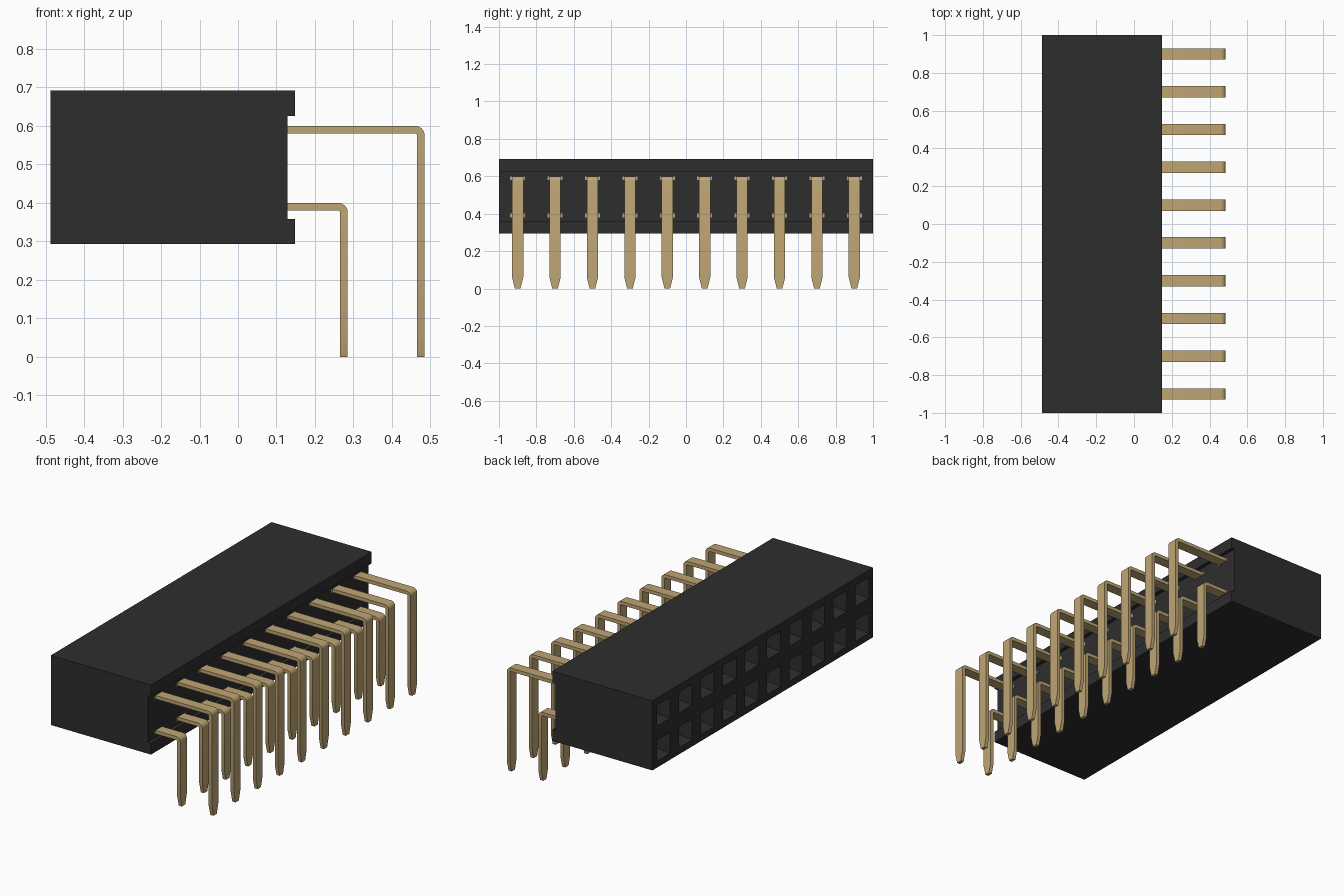
import bpy, bmesh, math
from mathutils import Vector

cube = bpy.data.objects.get("Cube")
if cube:
    bpy.data.objects.remove(cube)

PITCH, COLUMNS = 0.2, 10
ROWS = {"lower": (0.39, 0.275), "upper": (0.59, 0.475)}   # height, leg position
FRONT, BACK, RECESS = -0.487, 0.148, 0.128
BOTTOM, TOP = 0.293, 0.692
column_ys = [(i - (COLUMNS - 1) / 2) * PITCH for i in range(COLUMNS)]


def material(name, rgb, roughness):
    mat = bpy.data.materials.new(name)
    mat.use_nodes = True
    color = (*rgb, 1)
    mat.diffuse_color = color
    bsdf = mat.node_tree.nodes["Principled BSDF"]
    bsdf.inputs["Base Color"].default_value = color
    bsdf.inputs["Roughness"].default_value = roughness
    return mat


def to_mesh(bm, name, mat):
    bmesh.ops.recalc_face_normals(bm, faces=bm.faces)
    mesh = bpy.data.meshes.new(name)
    bm.to_mesh(mesh)
    bm.free()
    mesh.materials.append(mat)
    return mesh


def add_object(name, mesh, location=(0, 0, 0)):
    obj = bpy.data.objects.new(name, mesh)
    obj.location = location
    bpy.context.collection.objects.link(obj)
    return obj


black = material("black plastic", (0.027, 0.027, 0.027), 0.6)
gold = material("gold metal", (0.52, 0.38, 0.175), 0.5)


def housing_mesh():
    # C-shaped side profile, extruded along the row of pins
    profile = [(FRONT, BOTTOM), (BACK, BOTTOM), (BACK, 0.358), (RECESS, 0.358),
               (RECESS, 0.626), (BACK, 0.626), (BACK, TOP), (FRONT, TOP)]
    bm = bmesh.new()
    side = bm.faces.new([bm.verts.new((x, -1, z)) for x, z in profile])
    ext = bmesh.ops.extrude_face_region(bm, geom=[side])["geom"]
    bmesh.ops.translate(bm, vec=(0, 2, 0),
                        verts=[v for v in ext if isinstance(v, bmesh.types.BMVert)])
    bmesh.ops.recalc_face_normals(bm, faces=bm.faces)

    # Cut the mating face into a grid around the sockets
    def mating_faces():
        return [f for f in bm.faces if f.calc_center_median().x < FRONT + 0.001]

    half = 0.06
    cuts = [((0, y + s * half, 0), (0, 1, 0)) for y in column_ys for s in (-1, 1)]
    cuts += [((0, 0, z + s * half), (0, 0, 1)) for z, _ in ROWS.values() for s in (-1, 1)]
    for co, no in cuts:
        faces = mating_faces()
        geom = set(faces)
        for f in faces:
            geom.update(f.edges)
            geom.update(f.verts)
        bmesh.ops.bisect_plane(bm, geom=list(geom), plane_co=co, plane_no=no, dist=1e-5)

    # Sink each socket: tapered lead-in, then a straight bore
    def is_socket(face):
        c = face.calc_center_median()
        return (min(abs(c.y - y) for y in column_ys) < 0.01
                and min(abs(c.z - z) for z, _ in ROWS.values()) < 0.01)

    sockets = [f for f in mating_faces() if is_socket(f)]
    for thickness, depth in ((0.025, -0.05), (0.001, -0.3)):
        bmesh.ops.inset_individual(bm, faces=sockets, thickness=thickness, depth=depth)
    return to_mesh(bm, "housing", black)


def pin_mesh(name, height, leg_x):
    # Each station: centre, direction across the thickness, half width
    t, r, steps = 0.01, 0.015, 6
    up = Vector((0, 0, 1))
    stations = [(Vector((x, 0, height)), up, w) for x, w in
                ((0.05, 0.04), (RECESS + 0.001, 0.04), (RECESS + 0.001, 0.03))]
    pivot = Vector((leg_x - r, 0, height - r))
    for i in range(steps + 1):
        a = math.pi / 2 * i / steps
        out = Vector((math.sin(a), 0, math.cos(a)))
        stations.append((pivot + out * r, out, 0.03))
    out = Vector((1, 0, 0))
    stations += [(Vector((leg_x, 0, z)), out, w) for z, w in ((0.06, 0.03), (0, 0.015))]

    bm = bmesh.new()
    rings = []
    for centre, across, w in stations:
        rings.append([bm.verts.new(centre + across * t * s + Vector((0, w * e, 0)))
                      for s, e in ((1, -1), (1, 1), (-1, 1), (-1, -1))])
    for a, b in zip(rings, rings[1:]):
        for i in range(4):
            j = (i + 1) % 4
            bm.faces.new((a[i], a[j], b[j], b[i]))
    bm.faces.new(rings[0])
    bm.faces.new(rings[-1])
    return to_mesh(bm, name, gold)


# Housing
add_object("housing", housing_mesh())

# Two rows of right-angle pins sharing one mesh per row
for row, (height, leg_x) in ROWS.items():
    mesh = pin_mesh(row + "_pin", height, leg_x)
    for n, y in enumerate(column_ys, 1):
        pin = add_object(f"{row}_pin_{n}", mesh, (0, y, 0))
    bpy.ops.object.select_all(action="DESELECT")
    pin.select_set(True)
    bpy.context.view_layer.objects.active = pin
    bpy.ops.object.shade_smooth_by_angle(angle=math.radians(30))
